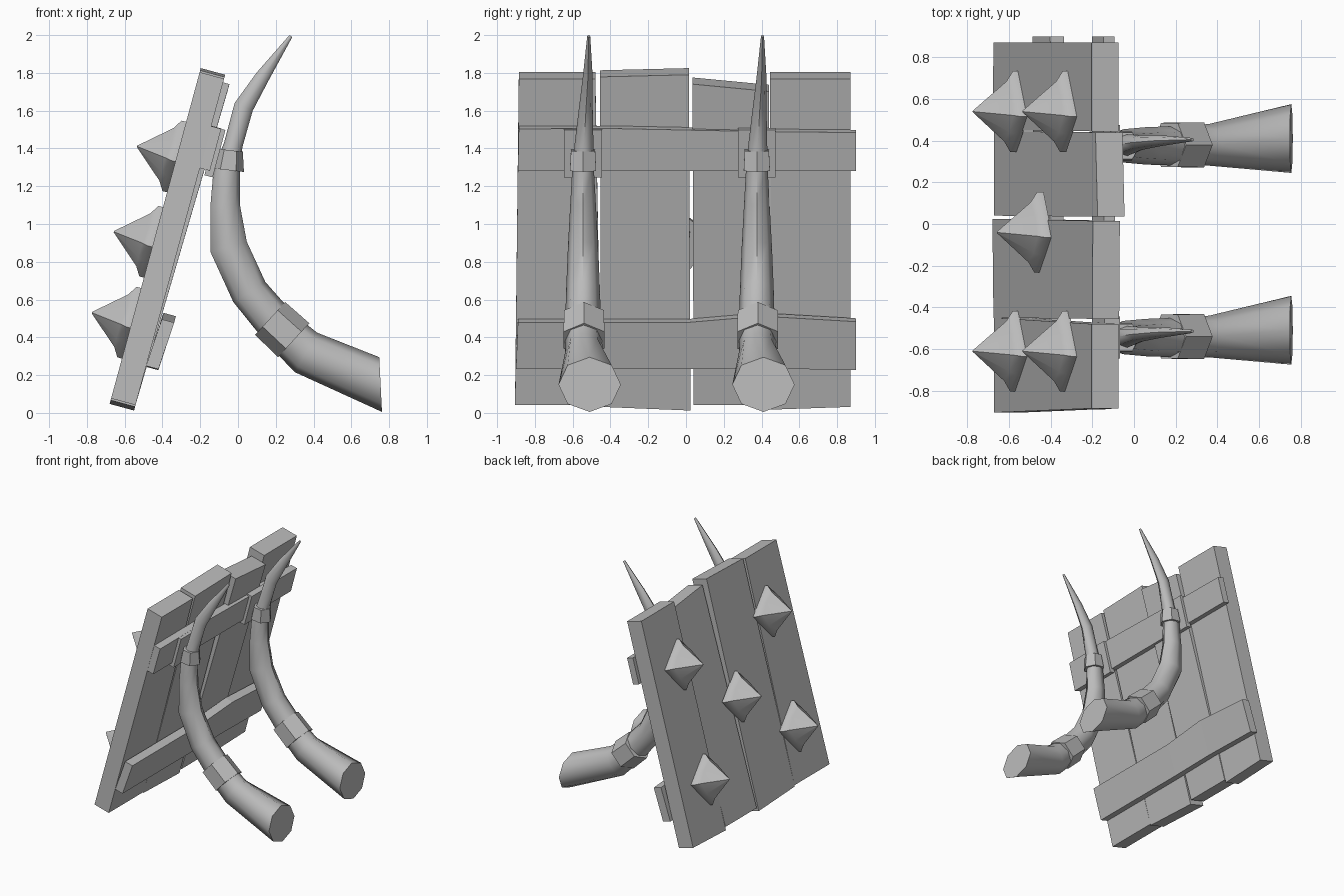
import bpy, bmesh, math
from mathutils import Vector

cube = bpy.data.objects.get("Cube")
if cube:
    bpy.data.objects.remove(cube)

grey = bpy.data.materials.new("plain grey")
grey.use_nodes = True
GREY = (0.5, 0.5, 0.5, 1)
grey.diffuse_color = GREY
grey.node_tree.nodes["Principled BSDF"].inputs["Base Color"].default_value = GREY

LEAN = 0.265                      # backward lean of the panel
FOOT = Vector((-0.615, 0, 0.03))  # middle of the panel's lower edge


def finish(bm, name, smooth=None, leaning=False):
    bmesh.ops.recalc_face_normals(bm, faces=bm.faces)
    mesh = bpy.data.meshes.new(name)
    bm.to_mesh(mesh)
    bm.free()
    mesh.materials.append(grey)
    ob = bpy.data.objects.new(name, mesh)
    bpy.context.collection.objects.link(ob)
    if leaning:
        ob.rotation_euler.y = LEAN
        ob.location = FOOT
    if smooth:
        bpy.ops.object.select_all(action='DESELECT')
        ob.select_set(True)
        bpy.context.view_layer.objects.active = ob
        bpy.ops.object.shade_smooth_by_angle(angle=math.radians(smooth))
    return ob


def loft(bm, rings):
    """Skin equal-sized rings of points and cap both ends."""
    loops = [[bm.verts.new(p) for p in ring] for ring in rings]
    for a, b in zip(loops, loops[1:]):
        for i in range(len(a)):
            j = (i + 1) % len(a)
            bm.faces.new((a[i], a[j], b[j], b[i]))
    bm.faces.new(loops[0])
    bm.faces.new(loops[-1])


def board(name, stations, back, front, push=0):
    """Board lofted along y; each station is (y at bottom, y at top, bottom, top)."""
    bm = bmesh.new()
    loft(bm, [[(back, yb, lo), (front, yb, lo),
               (front + push, yt, hi), (back + push, yt, hi)]
              for yb, yt, lo, hi in stations])
    return finish(bm, name, leaning=True)


# Four slightly uneven planks
T = 0.067
board("plank_1", [(-0.905, -0.885, 0.03, 1.82), (-0.45, -0.48, 0.03, 1.82)], -T, T)
board("plank_2", [(-0.45, -0.455, 0.02, 1.83), (0.025, 0.015, 0, 1.842)], -T, T)
board("plank_3", [(0.04, 0.035, 0.03, 1.80), (0.445, 0.44, 0.03, 1.76)], -T, T, 0.035)
board("plank_4", [(0.45, 0.445, 0.005, 1.82), (0.87, 0.87, 0.02, 1.82)], -T, T)

# Two cross battens
board("upper_batten", [(-0.89, -0.885, 1.33, 1.56), (-0.4, -0.4, 1.33, 1.562),
                       (0.4, 0.4, 1.33, 1.545), (0.9, 0.9, 1.33, 1.54)], T, 0.122)
board("lower_batten", [(-0.9, -0.89, 0.245, 0.505), (0, 0, 0.245, 0.505),
                       (0.4, 0.4, 0.25, 0.54), (0.9, 0.9, 0.24, 0.51)], T, 0.135, 0.015)


# Cone spikes on diamond plates at the back
def spike(name, y, s):
    bm = bmesh.new()

    def ring(depth, corner, side):
        pts = []
        for i in range(8):
            a = i * math.pi / 4 + 0.13
            r = side if i % 2 else corner
            pts.append((depth, y + r * math.cos(a), s + r * math.sin(a)))
        return pts
    loft(bm, [ring(-0.06, 0.195, 0.138), ring(-0.092, 0.195, 0.138),
              ring(-0.123, 0.145, 0.125), ring(-0.284, 0.004, 0.004)])
    finish(bm, name, 50, True)


for label, y, s in (("upper_left", 0.54, 1.354), ("upper_right", -0.61, 1.354),
                    ("centre", -0.04, 0.886),
                    ("lower_left", 0.54, 0.442), ("lower_right", -0.61, 0.442)):
    spike("spike_" + label, y, s)


# Curved horns: each station is x, y, z, radius in the bend plane, radius sideways
HORN = [(0.755, -0.51, 0.15, 0.145, 0.165), (0.36, -0.54, 0.32, 0.12, 0.1),
        (0.22, -0.545, 0.45, 0.105, 0.095), (0.06, -0.545, 0.64, 0.1, 0.09),
        (-0.05, -0.545, 0.88, 0.1, 0.08), (-0.068, -0.545, 1.1, 0.078, 0.068),
        (-0.06, -0.545, 1.28, 0.07, 0.058), (-0.025, -0.54, 1.42, 0.05, 0.05),
        (0.03, -0.53, 1.62, 0.052, 0.036), (0.13, -0.52, 1.78, 0.038, 0.026),
        (0.28, -0.515, 1.995, 0.009, 0.008)]
SIDE = Vector((0, 1, 0))


def tube(name, stations, sides, smooth=None, axes=None):
    bm = bmesh.new()
    pts = [Vector(p[:3]) for p in stations]
    rings = []
    for i, (p, st) in enumerate(zip(pts, stations)):
        along = (pts[min(i + 1, len(pts) - 1)] - pts[max(i - 1, 0)])
        if i == 0 and smooth:
            along = Vector((-0.05, 0, 1)).cross(SIDE)   # near-upright sawn butt
        along.y = 0
        out = SIDE.cross(along.normalized())
        rings.append([p + out * st[3] * math.cos(2 * math.pi * k / sides)
                      + SIDE * st[4] * math.sin(2 * math.pi * k / sides)
                      for k in range(sides)])
        if i and sum((a - p).dot(b - pts[i - 1])
                     for a, b in zip(rings[i], rings[i - 1])) < 0:
            rings[i] = [p - out * st[3] * math.cos(2 * math.pi * k / sides)
                        + SIDE * st[4] * math.sin(2 * math.pi * k / sides)
                        for k in range(sides)]
    loft(bm, rings)
    return finish(bm, name, smooth)


for label, dy in (("right", 0), ("left", 0.92)):
    def shift(stations):
        return [(p[0], p[1] + dy) + tuple(p[2:]) for p in stations]
    tube("horn_" + label, shift(HORN), 8, 50)
    # Hexagonal bands around the horn
    tube("lower_band_" + label, shift([(0.295, -0.54, 0.385, 0.122, 0.125),
                                       (0.17, -0.54, 0.5, 0.118, 0.122)]), 6)
    tube("upper_band_" + label, shift([(-0.052, -0.545, 1.285, 0.084, 0.08),
                                       (-0.04, -0.545, 1.39, 0.066, 0.074)]), 6)
    # Mounting plate between horn and batten
    board("mount_" + label, [(-0.645 + dy, -0.645 + dy, 1.3, 1.56),
                             (-0.445 + dy, -0.445 + dy, 1.3, 1.56)], 0.1, 0.145)
